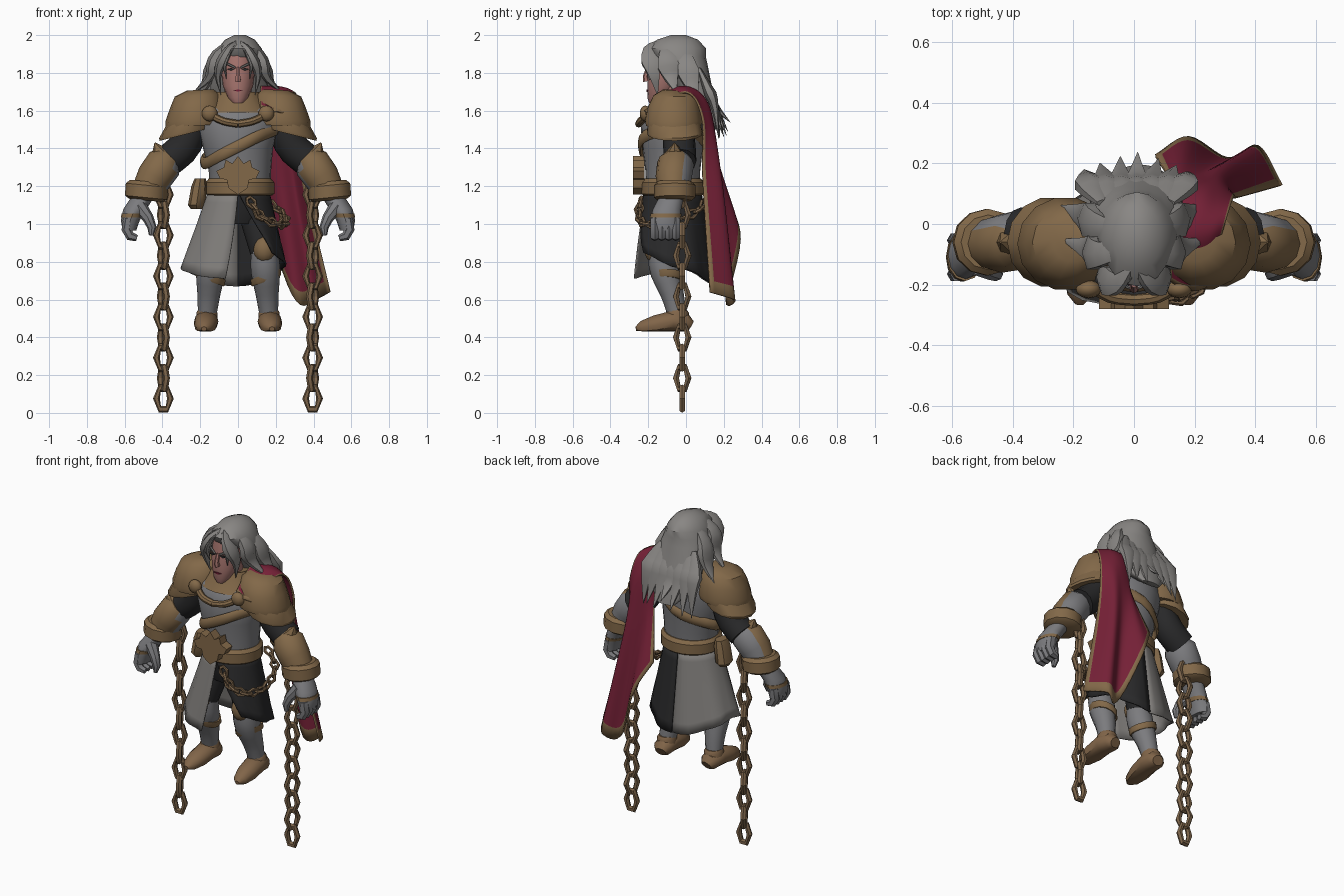
import bpy
import bmesh
import math
import random
from mathutils import Vector

random.seed(4)
if "Cube" in bpy.data.objects:
    bpy.data.objects.remove(bpy.data.objects["Cube"], do_unlink=True)


def make_material(name, red, green, blue):
    material = bpy.data.materials.new(name)
    material.use_nodes = True
    colour = (red, green, blue, 1)
    material.diffuse_color = colour
    material.node_tree.nodes["Principled BSDF"].inputs["Base Color"].default_value = colour
    return material


hair_grey = make_material("hair grey", 0.25, 0.24, 0.23)
steel = make_material("steel", 0.2, 0.2, 0.21)
gold = make_material("dull gold", 0.225, 0.14, 0.066)
bronze = make_material("chain bronze", 0.2, 0.127, 0.068)
leather = make_material("boot leather", 0.22, 0.13, 0.066)
black = make_material("black cloth", 0.022, 0.022, 0.023)
linen = make_material("grey cloth", 0.22, 0.21, 0.2)
crimson = make_material("crimson cloth", 0.18, 0.015, 0.038)
skin = make_material("skin", 0.38, 0.175, 0.155)


def finish(name, bm, *materials, mirror=False, thickness=0, paint=None, closed=True):
    """Turn a bmesh into a shaded object, optionally mirrored or thickened."""
    if closed:
        bmesh.ops.recalc_face_normals(bm, faces=bm.faces)
    bm.normal_update()
    if paint:
        for face in bm.faces:
            face.material_index = int(paint(face))
    mesh = bpy.data.meshes.new(name)
    bm.to_mesh(mesh)
    bm.free()
    for material in materials:
        mesh.materials.append(material)
    mesh.shade_smooth()
    mesh.set_sharp_from_angle(angle=math.radians(40))
    item = bpy.data.objects.new(name, mesh)
    bpy.context.collection.objects.link(item)
    if thickness:
        item.modifiers.new("Thickness", "SOLIDIFY").thickness = thickness
    if mirror:
        item.modifiers.new("Mirror", "MIRROR")


def skin_grid(bm, grid, wrap=False):
    """Join rows of points with quads; wrapped rows also get end caps."""
    rows = [[bm.verts.new(point) for point in row] for row in grid]
    for upper, lower in zip(rows, rows[1:]):
        for i in range(len(upper) if wrap else len(upper) - 1):
            j = (i + 1) % len(upper)
            bm.faces.new((upper[i], upper[j], lower[j], lower[i]))
    if wrap:
        bm.faces.new(rows[0])
        bm.faces.new(rows[-1])


def loft(name, material, rows, sides=20, tilt=0, **options):
    """Stack level ellipses given as (z, centre x, centre y, radius x, radius y)."""
    angles = [math.tau * i / sides for i in range(sides)]
    grid = [[(cx + rx * math.cos(a), cy + ry * math.sin(a), z + tilt * rx * math.cos(a))
             for a in angles] for z, cx, cy, rx, ry in rows]
    bm = bmesh.new()
    skin_grid(bm, grid, wrap=True)
    finish(name, bm, material, **options)


def smooth_path(points, count):
    """Sample a Catmull-Rom curve through the points."""
    points = [Vector(p) for p in points]
    ends = [2 * points[0] - points[1], *points, 2 * points[-1] - points[-2]]
    samples = []
    for i in range(count):
        t = i / (count - 1) * (len(points) - 1)
        k = min(int(t), len(points) - 2)
        f = t - k
        a, b, c, d = ends[k:k + 4]
        samples.append(b + (c - a) * f / 2 + (2 * a - 5 * b + 4 * c - d) * f**2 / 2
                       + (3 * b - a - 3 * c + d) * f**3 / 2)
    return samples


def add_tube(bm, points, sides=10, wide=1, floor=0):
    """Sweep an ellipse along (x, y, z, radius) points."""
    centres = [Vector(p[:3]) for p in points]
    spans = [max(c[axis] for c in centres) - min(c[axis] for c in centres) for axis in range(3)]
    reference = Vector((0, 0, 0))
    reference[spans.index(min(spans))] = 1
    grid = []
    for i, centre in enumerate(centres):
        along = centres[min(i + 1, len(centres) - 1)] - centres[max(i - 1, 0)]
        thin = along.cross(reference).normalized()
        broad = thin.cross(along).normalized() * wide
        ring = []
        for s in range(sides):
            a = math.tau * s / sides
            point = centre + (thin * math.cos(a) + broad * math.sin(a)) * points[i][3]
            point.z = max(point.z, floor)
            ring.append(point)
        grid.append(ring)
    skin_grid(bm, grid, wrap=True)


def tube(name, materials, points, steps=0, sides=10, wide=1, floor=0, **options):
    bm = bmesh.new()
    add_tube(bm, smooth_path(points, steps) if steps else points, sides, wide, floor)
    finish(name, bm, *materials, **options)


def ball(name, material, centre, radii):
    bm = bmesh.new()
    bmesh.ops.create_uvsphere(bm, u_segments=12, v_segments=8, radius=1)
    bmesh.ops.scale(bm, vec=radii, verts=bm.verts)
    bmesh.ops.translate(bm, vec=centre, verts=bm.verts)
    finish(name, bm, material, mirror=True)


def plate(name, material, half_outline, front, depth, shift=0, mirror=False):
    """Extrude a symmetrical outline of (x, z) points backwards."""
    outline = half_outline + [(-x, z) for x, z in reversed(half_outline) if x > 0]
    bm = bmesh.new()
    face = bm.faces.new([bm.verts.new((x + shift, front, z)) for x, z in outline])
    back = bmesh.ops.extrude_face_region(bm, geom=[face])["geom"]
    moved = [v for v in back if isinstance(v, bmesh.types.BMVert)]
    bmesh.ops.translate(bm, vec=(0, depth, 0), verts=moved)
    finish(name, bm, material, mirror=mirror)


def add_link(bm, centre, along, across, length, width, bar):
    """One hexagonal chain link."""
    normal = along.cross(across).normalized()
    grid = []
    for corner in range(7):
        a = math.tau * corner / 6
        middle = across * math.cos(a) * width + along * math.sin(a) * length
        outward = middle.normalized()
        grid.append([centre + middle + (outward * math.cos(b) + normal * math.sin(b)) * bar
                     for b in (math.tau * k / 6 for k in range(6))])
    skin_grid(bm, grid, wrap=True)


# Torso, hips and collar
loft("breastplate", steel, [(1.15, 0.01, -0.07, 0.16, 0.14), (1.28, 0.01, -0.07, 0.165, 0.145),
     (1.4, 0, -0.07, 0.185, 0.16), (1.52, 0, -0.07, 0.215, 0.17),
     (1.6, 0, -0.06, 0.2, 0.15), (1.66, 0, -0.05, 0.11, 0.1)], sides=24)
loft("hips", black, [(1.0, 0, -0.06, 0.13, 0.11), (1.08, 0, -0.06, 0.16, 0.14),
                     (1.2, 0, -0.07, 0.16, 0.14)])
loft("collar", gold, [(1.59, 0, -0.07, 0.18, 0.155), (1.65, 0, -0.06, 0.135, 0.12),
                      (1.7, 0, -0.05, 0.115, 0.11), (1.69, 0, -0.05, 0.09, 0.09)])
tube("chest_yoke", [gold], [(0.15, -0.2, 1.58, 0.02), (0.08, -0.24, 1.545, 0.02),
                            (0, -0.25, 1.53, 0.02)], steps=7, sides=8, mirror=True)
ball("round_clasp", gold, (0.15, -0.215, 1.585), (0.042, 0.03, 0.042))
strap = [(0.2, -0.13, 1.5), (0.1, -0.225, 1.46), (0, -0.24, 1.41), (-0.1, -0.21, 1.36),
         (-0.175, -0.1, 1.32), (-0.17, 0, 1.35), (0, 0.1, 1.42), (0.18, 0.02, 1.5)]
tube("chest_strap", [gold], [(*p, 0.014) for p in strap], steps=24, sides=8, wide=2.2)

# Belt, buckle and pouch
loft("belt", gold, [(1.15, 0.01, -0.07, 0.17, 0.155), (1.16, 0.01, -0.07, 0.182, 0.167),
                    (1.22, 0.01, -0.07, 0.182, 0.167), (1.24, 0.01, -0.07, 0.165, 0.15)], sides=24)
plate("belt_emblem", gold, [(0, 1.36), (0.03, 1.32), (0.065, 1.34), (0.075, 1.3), (0.115, 1.28),
                            (0.095, 1.24), (0.06, 1.235), (0.05, 1.19), (0, 1.155)],
      front=-0.28, depth=0.06)
loft("pouch", gold, [(1.08, -0.22, -0.07, 0.03, 0.04), (1.1, -0.22, -0.07, 0.045, 0.06),
                     (1.2, -0.205, -0.07, 0.042, 0.055), (1.24, -0.2, -0.07, 0.03, 0.05)], sides=8)

# Head and face
loft("head", skin, [(1.64, 0, -0.165, 0.03, 0.03), (1.67, 0, -0.15, 0.055, 0.055),
     (1.73, 0, -0.12, 0.08, 0.085), (1.8, 0, -0.11, 0.088, 0.095),
     (1.92, 0, -0.08, 0.09, 0.1)], sides=16)
loft("neck", skin, [(1.6, 0, -0.06, 0.075, 0.075), (1.75, 0, -0.08, 0.07, 0.07)], sides=12)
tube("nose", [skin], [(0, -0.2, 1.83, 0.01), (0, -0.215, 1.78, 0.014), (0, -0.21, 1.755, 0.018)],
     sides=6)
plate("eye", black, [(0, 1.826), (0.02, 1.82), (0, 1.81)], -0.207, 0.009, shift=0.037, mirror=True)
plate("mouth", crimson, [(0, 1.712), (0.025, 1.708), (0, 1.7)], -0.21, 0.009)
tube("brow", [hair_grey], [(0.015, -0.21, 1.828, 0.006), (0.06, -0.19, 1.85, 0.007)],
     sides=6, mirror=True)

# Hair mass with loose locks
loft("hair_mass", hair_grey, [(2.0, 0.01, -0.04, 0.03, 0.04), (1.975, 0.01, -0.045, 0.08, 0.11),
     (1.93, 0.01, -0.05, 0.115, 0.155), (1.885, 0.01, -0.04, 0.13, 0.145),
     (1.84, 0.01, 0, 0.14, 0.115), (1.74, 0.01, 0.035, 0.155, 0.1),
     (1.64, 0.01, 0.08, 0.155, 0.085), (1.56, 0.02, 0.13, 0.12, 0.055),
     (1.5, 0.02, 0.175, 0.06, 0.02)])


def add_lock(bm, points, radius):
    path = smooth_path(points, 11)
    shape = [radius * (0.35 + 1.3 * t) if t < 0.5 else radius * 2 * (1.01 - t)
             for t in (i / 10 for i in range(11))]
    add_tube(bm, [(*p, r) for p, r in zip(path, shape)], sides=6, wide=1.8)


locks = bmesh.new()
for radius, path in (
        (0.03, [(0.01, -0.13, 1.965), (0.06, -0.195, 1.91), (0.105, -0.17, 1.8), (0.09, -0.15, 1.68)]),
        (0.036, [(0.02, -0.08, 1.975), (0.12, -0.1, 1.89), (0.15, -0.08, 1.78), (0.24, -0.05, 1.69)]),
        (0.036, [(0.05, -0.02, 1.95), (0.13, 0, 1.86), (0.17, 0.03, 1.74), (0.25, 0.06, 1.64)]),
        (0.015, [(0.01, -0.17, 1.95), (0.045, -0.2, 1.91), (0.07, -0.21, 1.84), (0.06, -0.19, 1.76)])):
    add_lock(locks, path, radius)
finish("side_locks", locks, hair_grey, mirror=True)
locks = bmesh.new()
for i in range(7):
    x = -0.15 + 0.053 * i
    tip = (x * random.uniform(1, 1.4), 0.24 - abs(x) * 0.4, random.uniform(1.44, 1.56))
    add_lock(locks, [(x * 0.7, 0.07, 1.82), (x * 0.9, 0.11, 1.73), (x, 0.15, 1.63), tip], 0.032)
finish("back_locks", locks, hair_grey)

# Shoulder armour in two overlapping plates
loft("shoulder_plate", gold, [(1.52, 0.23, -0.065, 0.155, 0.15), (1.55, 0.225, -0.065, 0.16, 0.155),
     (1.62, 0.22, -0.065, 0.14, 0.14), (1.68, 0.215, -0.06, 0.12, 0.115),
     (1.71, 0.2, -0.055, 0.07, 0.07)], sides=14, tilt=-0.05, mirror=True)
loft("shoulder_flange", gold, [(1.475, 0.275, -0.06, 0.14, 0.145), (1.49, 0.275, -0.06, 0.143, 0.15),
     (1.57, 0.25, -0.065, 0.12, 0.135)], sides=14, tilt=-0.25, mirror=True)

# Arms, cuffs and hands
tube("upper_arm", [black], [(0.23, -0.045, 1.53, 0.08), (0.285, -0.035, 1.41, 0.086),
     (0.375, -0.03, 1.33, 0.085)], steps=6, sides=12, mirror=True)
tube("forearm", [gold, steel], [(0.355, -0.055, 1.355, 0.065), (0.39, -0.055, 1.32, 0.098),
     (0.44, -0.065, 1.25, 0.096), (0.49, -0.065, 1.16, 0.08)], sides=12, mirror=True,
     paint=lambda face: face.normal.y > 0.6 or face.normal.x < -0.75)
tube("elbow_spike", [gold], [(0.38, -0.06, 1.33, 0.07), (0.42, -0.06, 1.38, 0.045),
                             (0.44, -0.06, 1.43, 0.003)], sides=6, mirror=True)
loft("wrist_cuff", gold, [(1.125, 0.487, -0.06, 0.09, 0.09), (1.14, 0.487, -0.06, 0.112, 0.11),
     (1.205, 0.482, -0.06, 0.112, 0.11), (1.225, 0.48, -0.06, 0.09, 0.09)],
     sides=12, tilt=0.1, mirror=True)
loft("palm", steel, [(1.15, 0.5, -0.075, 0.06, 0.065), (1.08, 0.545, -0.1, 0.062, 0.075),
     (1.02, 0.57, -0.11, 0.05, 0.08), (0.965, 0.575, -0.11, 0.036, 0.075)], sides=12, mirror=True)
loft("knuckle_band", gold, [(1.035, 0.564, -0.108, 0.056, 0.082),
                            (1.055, 0.556, -0.106, 0.06, 0.082)], sides=12, mirror=True)
fingers = bmesh.new()
for i in range(4):
    y = -0.165 + 0.037 * i
    add_tube(fingers, [(0.58, y, 1.03, 0.026), (0.59, y, 0.97, 0.027),
                       (0.57, y, 0.935, 0.025), (0.535, y, 0.925, 0.017)], sides=6)
add_tube(fingers, [(0.52, -0.13, 1.09, 0.04), (0.475, -0.155, 1.03, 0.03),
                   (0.455, -0.165, 0.98, 0.024), (0.46, -0.17, 0.94, 0.012)], sides=8)
finish("fingers", fingers, steel, mirror=True)

# Hanging chains and the small chain at the hip
chain = bmesh.new()
up = Vector((0, 0, 1))
for i in range(11):
    across = Vector((0.45, 0.89, 0)) if i % 2 else Vector((1, 0, 0))
    add_link(chain, Vector((0.395, -0.02, 0.076 + 0.108 * i)), up, across, 0.066, 0.037, 0.018)
finish("hanging_chain", chain, bronze, mirror=True)
chain = bmesh.new()
hang = smooth_path([(0.06, -0.24, 1.13), (0.12, -0.25, 1.04), (0.21, -0.21, 1.0), (0.255, -0.08, 1.01),
                    (0.22, 0.06, 1.07), (0.12, 0.12, 1.14)], 15)
for i, (start, end) in enumerate(zip(hang, hang[1:])):
    along = (end - start).normalized()
    outward = Vector((start.x, start.y + 0.07, 0)).normalized()
    across = outward if i % 2 else along.cross(outward).normalized()
    add_link(chain, (start + end) / 2, along, across, 0.033, 0.022, 0.01)
finish("hip_chain", chain, bronze)


# Split skirt, one half for each colour
def skirt_half(name, material, side, slit, front_hem, side_hem, flare):
    grid = []
    for r in range(9):
        t = r / 8
        row = []
        for c in range(17):
            start = slit * t
            a = start + (math.pi - start) * c / 16
            fold = 1 + 0.03 * t * math.cos(a * 9)
            hem = side_hem + (front_hem - side_hem) * max(math.cos(a), 0)
            hem += (0.67 - side_hem) * max(-math.cos(a), 0)**2
            row.append((side * (0.16 + flare * t) * math.sin(a) * fold,
                        -0.07 - (0.145 + 0.07 * t) * math.cos(a) * fold, 1.17 + (hem - 1.17) * t))
        grid.append(row)
    bm = bmesh.new()
    skin_grid(bm, grid)
    finish(name, bm, material, thickness=0.008, closed=False)


skirt_half("grey_skirt", linen, -1, 0.23, 0.71, 0.77, 0.14)
skirt_half("black_skirt", black, 1, 0.8, 0.88, 0.77, 0.085)

# Legs, knee guards and boots
tube("thigh", [black], [(0.08, -0.06, 1.12, 0.09), (0.11, -0.09, 1.0, 0.09),
                        (0.14, -0.12, 0.85, 0.075)], sides=12, mirror=True)
tube("shin", [steel], [(0.14, -0.13, 0.88, 0.068), (0.145, -0.115, 0.76, 0.078), (0.155, -0.07, 0.62, 0.06),
                       (0.165, -0.045, 0.5, 0.047)], steps=9, sides=12, mirror=True)
ball("knee_guard", gold, (0.14, -0.17, 0.865), (0.058, 0.05, 0.07))
loft("shin_band", gold, [(0.695, 0.148, -0.095, 0.074, 0.076), (0.705, 0.148, -0.095, 0.08, 0.082),
                         (0.735, 0.147, -0.1, 0.08, 0.084)], sides=12, tilt=0.35, mirror=True)
tube("boot", [leather], [(0.16, 0.025, 0.46, 0.03), (0.163, 0, 0.475, 0.05), (0.168, -0.07, 0.485, 0.056),
     (0.173, -0.16, 0.465, 0.052), (0.178, -0.235, 0.45, 0.036), (0.18, -0.265, 0.445, 0.012)],
     sides=12, wide=1.15, floor=0.432, mirror=True)
loft("boot_top", leather, [(0.47, 0.165, -0.045, 0.055, 0.06), (0.53, 0.165, -0.045, 0.056, 0.06),
                           (0.545, 0.164, -0.045, 0.048, 0.05)], sides=12, mirror=True)

# Cape over one shoulder, with a gold border
columns = [
    [(0.12, -0.19, 1.62), (0.12, -0.03, 1.73), (0.13, 0.09, 1.65), (0.13, 0.13, 1.43), (0.07, 0.23, 1.13)],
    [(0.15, -0.21, 1.61), (0.16, -0.03, 1.73), (0.17, 0.11, 1.65), (0.16, 0.16, 1.38), (0.18, 0.29, 0.92)],
    [(0.18, -0.22, 1.6), (0.21, -0.03, 1.73), (0.23, 0.12, 1.63), (0.23, 0.17, 1.3), (0.31, 0.22, 0.59)],
    [(0.21, -0.22, 1.6), (0.26, -0.02, 1.72), (0.28, 0.11, 1.6), (0.3, 0.18, 1.28), (0.41, 0.26, 0.6)],
    [(0.24, -0.21, 1.59), (0.3, 0, 1.7), (0.33, 0.09, 1.56), (0.35, 0.09, 1.25), (0.49, 0.13, 0.64)]]
threads = [smooth_path(column, 41) for column in columns]
sheet = [smooth_path(row, 25) for row in zip(*threads)]
cape = bmesh.new()
skin_grid(cape, sheet)


def on_border(face):
    return any(edge.is_boundary for edge in face.edges)


finish("cape", cape, crimson, gold, thickness=0.01, paint=on_border, closed=False)
